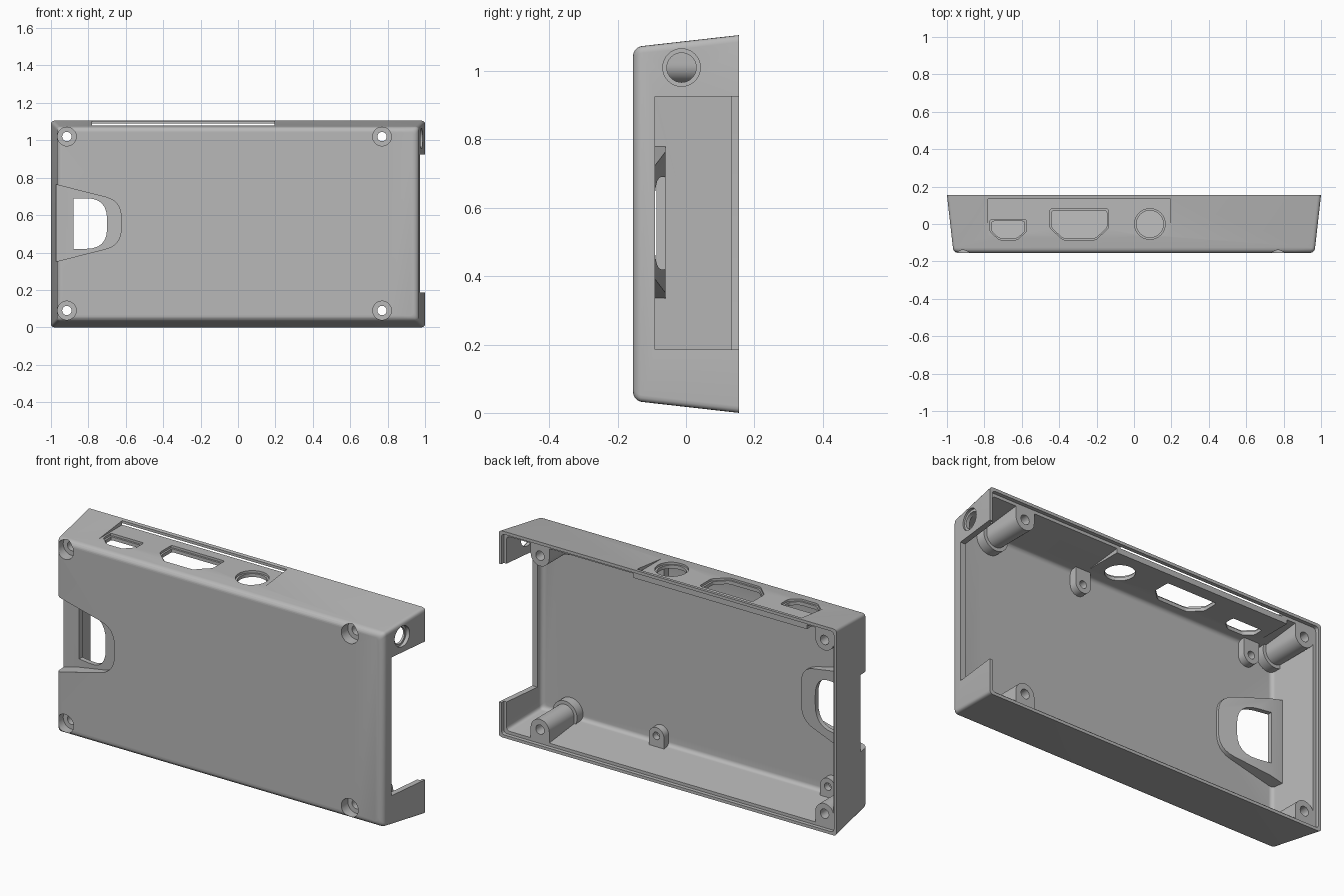
import bpy, bmesh, math
from mathutils import Vector

cube = bpy.data.objects.get("Cube")
if cube:
    bpy.data.objects.remove(cube, do_unlink=True)

HALF_W, HALF_H = 1.0, 0.5525
BACK, FLOOR = 0.155, -0.125
DRAFT = 0.113                      # inset per unit of depth

grey = bpy.data.materials.new("grey_plastic")
grey.use_nodes = True
colour = (0.48, 0.48, 0.48, 1)
grey.diffuse_color = colour
grey.node_tree.nodes["Principled BSDF"].inputs["Base Color"].default_value = colour


def skin(name, rings):
    """Closed solid through rings that have equal point counts."""
    bm = bmesh.new()
    loops = [[bm.verts.new(p) for p in ring] for ring in rings]
    n = len(loops[0])
    for a, b in zip(loops, loops[1:]):
        for i in range(n):
            j = (i + 1) % n
            bm.faces.new((a[i], a[j], b[j], b[i]))
    bm.faces.new(loops[0])
    bm.faces.new(loops[-1])
    bmesh.ops.recalc_face_normals(bm, faces=bm.faces)
    mesh = bpy.data.meshes.new(name)
    bm.to_mesh(mesh)
    bm.free()
    mesh.materials.append(grey)
    ob = bpy.data.objects.new(name, mesh)
    bpy.context.collection.objects.link(ob)
    return ob


def rounded(points, cuts, steps=6):
    """Polygon whose corners are replaced by curves."""
    out = []
    for i, p in enumerate(points):
        p, a, b = Vector(p), Vector(points[i - 1]), Vector(points[(i + 1) % len(points)])
        c = cuts[i] if isinstance(cuts, (list, tuple)) else cuts
        if c == 0:
            out.append(p)
            continue
        s, e = p + (a - p).normalized() * c, p + (b - p).normalized() * c
        for k in range(steps + 1):
            t = k / steps
            out.append(s * (1 - t) ** 2 + p * (2 * t * (1 - t)) + e * t * t)
    return out


def prism(name, points, axis, lo, hi):
    place = {"x": lambda p, d: (d, p[0], p[1]),
             "y": lambda p, d: (p[0], d, p[1]),
             "z": lambda p, d: (p[0], p[1], d)}[axis]
    return skin(name, [[place(p, d) for p in points] for d in (lo, hi)])


def circle(u, v, r, n=40):
    return [(u + r * math.cos(2 * math.pi * i / n), v + r * math.sin(2 * math.pi * i / n))
            for i in range(n)]


def rect(u0, u1, v0, v1):
    return [(u0, v0), (u1, v0), (u1, v1), (u0, v1)]


def arch(u, v, r, wall, n=20):
    """Half circle with straight sides running to the wall level."""
    s = 1 if wall > v else -1
    half = [(u + r * math.cos(math.pi * i / n), v - s * r * math.sin(math.pi * i / n))
            for i in range(n + 1)]
    return half + [(u - r, wall), (u + r, wall)]


def tray(name, levels):
    """Rounded rectangle loft; levels hold depth and inset."""
    rings = []
    for y, inset in levels:
        w, h = HALF_W - inset, HALF_H - inset
        outline = rounded(rect(-w, w, HALF_H - h, HALF_H + h), 0.02, 4)
        rings.append([(p[0], y, p[1]) for p in outline])
    return skin(name, rings)


def combine(target, tool, operation="DIFFERENCE"):
    mod = target.modifiers.new("combine", "BOOLEAN")
    mod.operation, mod.solver, mod.object = operation, "EXACT", tool
    bpy.context.view_layer.objects.active = target
    bpy.ops.object.modifier_apply(modifier=mod.name)
    bpy.data.objects.remove(tool, do_unlink=True)


def fillet_levels(y_end, radius, wall, top):
    """Drafted side followed by a quarter round into the flat front."""
    start = y_end + radius
    base = wall + (BACK - start) * DRAFT
    levels = [(top, wall + (BACK - top) * DRAFT)]
    for k in range(7):
        a = k / 6 * math.pi / 2
        levels.append((start - radius * math.sin(a), base + radius * (1 - math.cos(a))))
    return levels


# Solid outer body and the hollow inside it
shell = tray("case_shell", fillet_levels(-BACK, 0.03, 0, BACK))
hollow = tray("hollow", fillet_levels(FLOOR, 0.022, 0.03, 0.2))

# Corner screw posts with collars, left standing in the hollow
posts = [(x, z) for x in (-0.915, 0.77) for z in (0.09, 1.02)]
bosses = [(x, z) for x in (-0.78, 0.235) for z in (0.115, 0.97)]


def wall_side(z):
    return 1.2 if z > HALF_H else -0.1


for x, z in posts:
    combine(hollow, prism("post", arch(x, z, 0.055, wall_side(z)), "y", -0.2, 0.135))
    combine(hollow, prism("collar", circle(x, z, 0.073), "y", -0.2, -0.075))

# Short board bosses
for x, z in bosses:
    combine(hollow, prism("boss", arch(x, z, 0.045, wall_side(z)), "y", -0.2, -0.085))

# Thickened wall behind the port recess
combine(hollow, prism("port_backing", rect(-0.81, 0.215, -0.2, 0.135), "z", 1.05, 1.2))


def card_ramp(name, grow, lift):
    """Tapered finger grip whose floor slopes up toward the card edge."""
    g = grow
    outline = rounded([(-1.1, 0.32 - g), (-0.625 + g, 0.44 - g),
                       (-0.625 + g, 0.675 + g), (-1.1, 0.795 + g)],
                      [0, 0.085, 0.085, 0])
    body = prism(name, outline, "y", -0.25, 0.05)
    profile = [(-0.5, -0.3), (-0.5, -0.13 + lift), (-0.88, -0.06 + lift),
               (-1.2, -0.06 + lift), (-1.2, -0.3)]
    combine(body, prism("ramp_profile", profile, "z", 0, 1.1), "INTERSECT")
    return body


combine(hollow, card_ramp("card_bulge", 0.022, 0))
combine(shell, hollow)

# Card grip pocket and its opening
combine(shell, card_ramp("card_pocket", 0, -0.026))
opening = rounded([(-0.88, 0.42), (-0.70, 0.42), (-0.70, 0.69), (-0.88, 0.69)],
                  [0, 0.11, 0.11, 0])
combine(shell, prism("card_opening", opening, "y", -0.3, 0))

# Stepped lip round the open back
combine(shell, tray("rim_step", [(0.135, 0.016), (0.2, 0.016)]))

# Screw holes with counterbores
for x, z in posts:
    combine(shell, prism("counterbore", circle(x, z, 0.05), "y", -0.2, -0.1))
    combine(shell, prism("screw_hole", circle(x, z, 0.025, 24), "y", -0.21, 0.2))
for x, z in bosses:
    combine(shell, prism("boss_hole", circle(x, z, 0.02, 20), "y", -0.12, 0))

# Recess on top with three ports
combine(shell, prism("port_recess", rect(-0.78, 0.195, -0.3, 0.135), "z", 1.08, 1.3))


def plug(x0, x1, y0, y1, taper_x, taper_y, g):
    return rounded([(x0 - g, y1 + g), (x0 - g, y0 + taper_y), (x0 + taper_x, y0 - g),
                    (x1 - taper_x, y0 - g), (x1 + g, y0 + taper_y), (x1 + g, y1 + g)], 0.012, 3)


for grow, low in ((0, 0.95), (0.01, 1.068)):
    combine(shell, prism("power_port", plug(-0.76, -0.585, -0.075, 0.015, 0.04, 0.035, grow), "z", low, 1.3))
    combine(shell, prism("video_port", plug(-0.44, -0.145, -0.075, 0.07, 0.06, 0.055, grow), "z", low, 1.3))
    combine(shell, prism("audio_port", circle(0.085, 0, 0.072 + grow), "z", low, 1.3))

# Open side window and the round socket above it
combine(shell, prism("side_window", rect(-0.09, 0.3, 0.185, 0.925), "x", 0.925, 1.2))
combine(shell, prism("socket", circle(-0.013, 1.01, 0.043), "x", 0.88, 1.2))
combine(shell, prism("socket_bore", circle(-0.013, 1.01, 0.055), "x", 0.966, 1.2))

# Smooth the rounded parts, keep the edges crisp
bpy.ops.object.select_all(action="DESELECT")
shell.select_set(True)
bpy.context.view_layer.objects.active = shell
bpy.ops.object.shade_smooth_by_angle(angle=math.radians(28))
